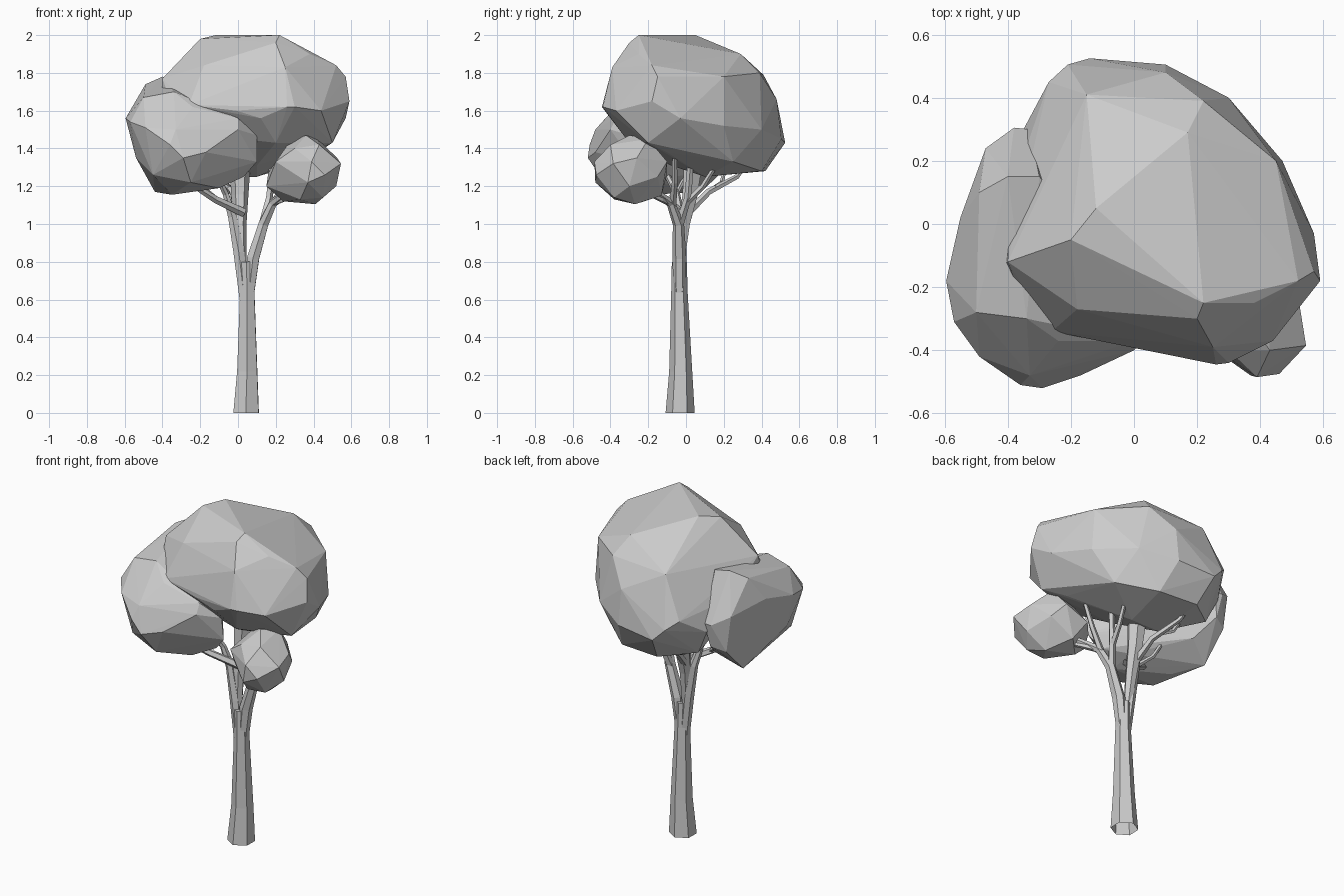
import bpy, bmesh, math
from mathutils import Vector

grey = bpy.data.materials.new("plain_grey")
grey.diffuse_color = (0.6, 0.6, 0.6, 1)


def finish(bm, name):
    bmesh.ops.recalc_face_normals(bm, faces=bm.faces[:])
    me = bpy.data.meshes.new(name)
    bm.to_mesh(me)
    bm.free()
    me.materials.append(grey)
    ob = bpy.data.objects.new(name, me)
    bpy.context.collection.objects.link(ob)
    return ob


def clump(name, pts):
    """Faceted leaf mass: hull of a few corner points."""
    bm = bmesh.new()
    for p in pts:
        bm.verts.new(p)
    bmesh.ops.convex_hull(bm, input=bm.verts[:])
    bmesh.ops.delete(bm, geom=[v for v in bm.verts if not v.link_faces], context='VERTS')
    return finish(bm, name)


def limb(name, path, sides=6, turn=0.0):
    """Tapered tube through (x, y, z, radius) points."""
    bm = bmesh.new()
    pos = [Vector(p[:3]) for p in path]
    rings = []
    for i, p in enumerate(path):
        d = pos[min(i + 1, len(pos) - 1)] - pos[max(i - 1, 0)]
        if path[i][2] == 0:
            d = Vector((0, 0, 1))
        q = Vector((0, 0, 1)).rotation_difference(d.normalized())
        ring = []
        for k in range(sides):
            a = turn + 2 * math.pi * k / sides
            ring.append(bm.verts.new(pos[i] + q @ Vector((math.cos(a), math.sin(a), 0)) * p[3]))
        rings.append(ring)
    for a, b in zip(rings, rings[1:]):
        for k in range(sides):
            n = (k + 1) % sides
            bm.faces.new((a[k], a[n], b[n], b[k]))
    bm.faces.new(rings[-1])
    return finish(bm, name)


# Main crown
clump("main_crown", [
    (-.12, .05, 2), (.22, -.25, 2), (-.2, -.05, 1.98), (.38, -.25, 1.9), (.2, -.3, 1.96),
    (.25, -.39, 1.83), (.3, -.44, 1.62), (.26, -.445, 1.62), (.12, -.4, 1.56), (-.01, -.39, 1.6),
    (-.18, -.27, 1.84), (-.26, -.34, 1.63), (-.35, -.25, 1.63), (-.41, -.13, 1.63), (-.4, -.12, 1.77),
    (-.39, .1, 1.6), (.17, .29, 1.9), (-.15, .41, 1.79), (.22, .39, 1.8), (-.21, .505, 1.5),
    (-.14, .525, 1.43), (.1, .505, 1.45), (.3, .4, 1.5), (.47, .2, 1.52), (.57, -.03, 1.56),
    (.59, -.18, 1.65), (.57, -.15, 1.78), (.52, -.18, 1.84), (.44, -.37, 1.6), (.5, -.2, 1.43),
    (.1, .48, 1.66), (-.27, .45, 1.55), (-.1, .42, 1.28), (.15, .4, 1.28), (.35, .25, 1.33),
    (.1, .1, 1.25), (-.1, .1, 1.25), (.1, -.08, 1.31), (.4, -.1, 1.38), (.2, -.3, 1.43),
    (-.28, .28, 1.3), (-.25, -.2, 1.48), (-.35, .3, 1.45), (.45, .2, 1.78),
])

# Lower left crown
clump("left_crown", [
    (-.595, -.18, 1.56), (-.55, .02, 1.6), (-.49, .1, 1.74), (-.4, .15, 1.78), (-.3, .15, 1.76),
    (-.47, .24, 1.55), (-.38, .305, 1.5), (-.33, .3, 1.5), (-.44, .24, 1.33), (-.36, .28, 1.36),
    (-.44, .08, 1.17), (-.3, .15, 1.26), (-.57, -.31, 1.54), (-.49, -.42, 1.51), (-.36, -.51, 1.42),
    (-.29, -.52, 1.35), (-.33, -.48, 1.5), (-.5, -.28, 1.67), (-.34, -.3, 1.7), (-.24, -.37, 1.62),
    (-.17, -.48, 1.38), (0, -.4, 1.5), (0, -.37, 1.56), (.1, -.3, 1.47), (.1, -.28, 1.33),
    (.03, -.25, 1.25), (-.1, -.3, 1.19), (-.35, -.25, 1.155), (-.54, -.2, 1.35), (-.35, -.1, 1.16),
    (-.1, -.15, 1.22), (-.25, -.43, 1.22), (-.45, -.37, 1.26),
])

# Small right crown
clump("small_right_crown", [
    (.36, -.3, 1.47), (.42, -.2, 1.45), (.27, -.22, 1.43), (.3, -.4, 1.4), (.43, -.4, 1.42),
    (.16, -.2, 1.27), (.15, -.25, 1.2), (.2, -.36, 1.33), (.31, -.43, 1.25), (.39, -.485, 1.33),
    (.46, -.475, 1.26), (.37, -.48, 1.22), (.545, -.385, 1.32), (.525, -.26, 1.35), (.52, -.3, 1.2),
    (.4, -.1, 1.33), (.25, -.1, 1.27), (.47, -.15, 1.25), (.41, -.27, 1.105), (.24, -.22, 1.12),
    (.33, -.13, 1.15), (.33, -.38, 1.13), (.45, -.38, 1.14),
])

# Trunk
limb("trunk", [(.043, -.031, 0, .077), (.049, -.028, .22, .061), (.049, -.035, .65, .043),
               (.045, -.035, .8, .04)], 6, .5)

# Main limbs
limb("right_limb", [(.055, -.035, .6, .03), (.08, -.035, .82, .037), (.135, -.04, 1.0, .03),
                    (.185, -.08, 1.11, .024), (.3, -.2, 1.2, .016)], 6, .5)
limb("left_limb", [(.035, -.035, .6, .03), (.005, -.03, .85, .033), (-.03, -.03, 1.04, .026),
                   (-.065, -.05, 1.16, .018), (-.13, -.12, 1.3, .014)], 6, .5)
limb("middle_limb", [(.02, -.03, .8, .025), (.01, -.01, 1.0, .035), (.01, .02, 1.15, .045),
                     (.01, .04, 1.34, .058)])

# Thin branches
branches = [
    ("left_branch", [(.03, -.03, 1.06, .024), (-.12, -.11, 1.13, .02), (-.26, -.2, 1.22, .014)]),
    ("left_twig", [(-.1, -.1, 1.12, .014), (-.17, -.04, 1.18, .012), (-.22, .02, 1.3, .01)]),
    ("back_branch", [(0, .01, 1.06, .022), (-.03, .12, 1.17, .018), (-.1, .27, 1.25, .014),
                     (-.13, .32, 1.32, .01)]),
    ("back_twig", [(-.04, .15, 1.19, .014), (-.12, .19, 1.22, .012), (-.2, .22, 1.36, .009)]),
    ("right_up_branch", [(.13, -.035, 1.0, .024), (.165, .01, 1.14, .02), (.19, .03, 1.4, .015)]),
    ("right_back_branch", [(.16, .01, 1.12, .018), (.18, .09, 1.2, .015), (.2, .17, 1.33, .011)]),
    ("right_out_branch", [(.18, -.07, 1.1, .02), (.25, -.06, 1.22, .016), (.32, -.06, 1.4, .012)]),
    ("small_crown_twig", [(.18, -.08, 1.11, .018), (.24, -.13, 1.13, .015), (.32, -.22, 1.17, .01)]),
]
for name, path in branches:
    limb(name, path, 5)
